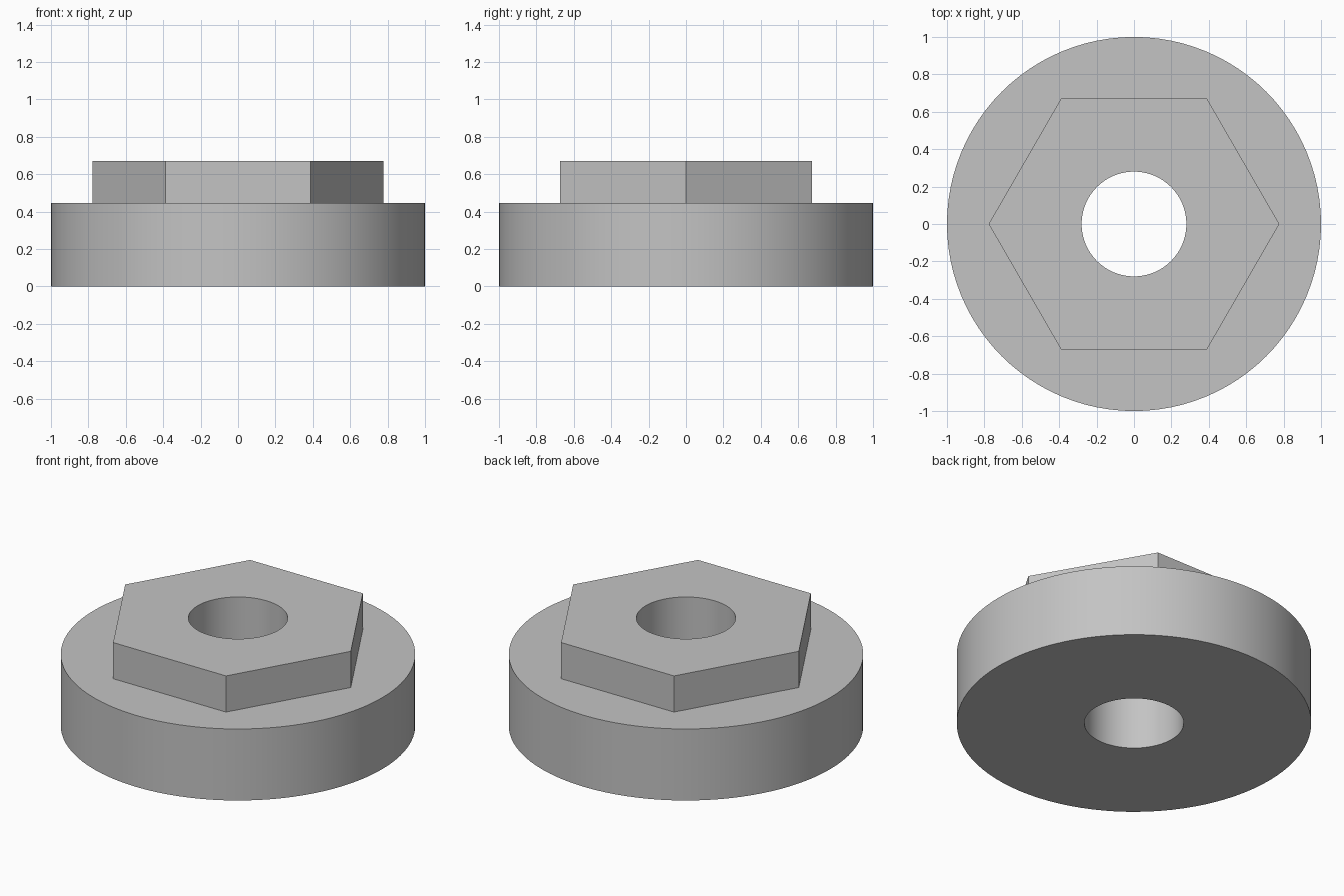
import bpy
import bmesh
from math import cos, pi, radians

from mathutils import Vector

cube = bpy.data.objects.get("Cube")
if cube:
    bpy.data.objects.remove(cube, do_unlink=True)

SEGMENTS = 96          # a multiple of six, so the hexagon keeps true corners
FLANGE_RADIUS = 1.0
HEX_RADIUS = 0.777     # centre to corner
BORE_RADIUS = 0.28
FLANGE_TOP = 0.445
HEX_TOP = 0.67


def round_radius(radius):
    return lambda angle: radius


def hex_radius(angle):
    """Distance to the hexagon's side, with corners on the x axis."""
    return HEX_RADIUS * cos(pi / 6) / cos(angle % (pi / 3) - pi / 6)


def make_ring(bm, radius_at, z):
    ring = []
    for i in range(SEGMENTS):
        angle = 2 * pi * i / SEGMENTS
        point = Vector((cos(angle), cos(angle - pi / 2), 0)) * radius_at(angle)
        point.z = z
        ring.append(bm.verts.new(point))
    return ring


# Steel material
steel = bpy.data.materials.new("grey_steel")
steel.use_nodes = True
colour = (0.55, 0.55, 0.55, 1)
steel.diffuse_color = colour
steel.node_tree.nodes["Principled BSDF"].inputs["Base Color"].default_value = colour

# Closed profile: underside, flange wall, flange top, hexagon wall, hexagon top, bore
bore = round_radius(BORE_RADIUS)
flange = round_radius(FLANGE_RADIUS)
profile = [
    (bore, 0),
    (flange, 0),
    (flange, FLANGE_TOP),
    (hex_radius, FLANGE_TOP),
    (hex_radius, HEX_TOP),
    (bore, HEX_TOP),
]

bm = bmesh.new()
rings = [make_ring(bm, radius_at, z) for radius_at, z in profile]
for k, lower in enumerate(rings):
    upper = rings[(k + 1) % len(rings)]
    for i in range(SEGMENTS):
        j = (i + 1) % SEGMENTS
        bm.faces.new((lower[i], lower[j], upper[j], upper[i]))
bmesh.ops.recalc_face_normals(bm, faces=bm.faces)

mesh = bpy.data.meshes.new("flanged_hex_bushing")
bm.to_mesh(mesh)
bm.free()
mesh.materials.append(steel)

bushing = bpy.data.objects.new("flanged_hex_bushing", mesh)
bpy.context.collection.objects.link(bushing)

# Smooth round walls, crisp edges
bpy.ops.object.select_all(action="DESELECT")
bushing.select_set(True)
bpy.context.view_layer.objects.active = bushing
bpy.ops.object.shade_smooth_by_angle(angle=radians(30))
